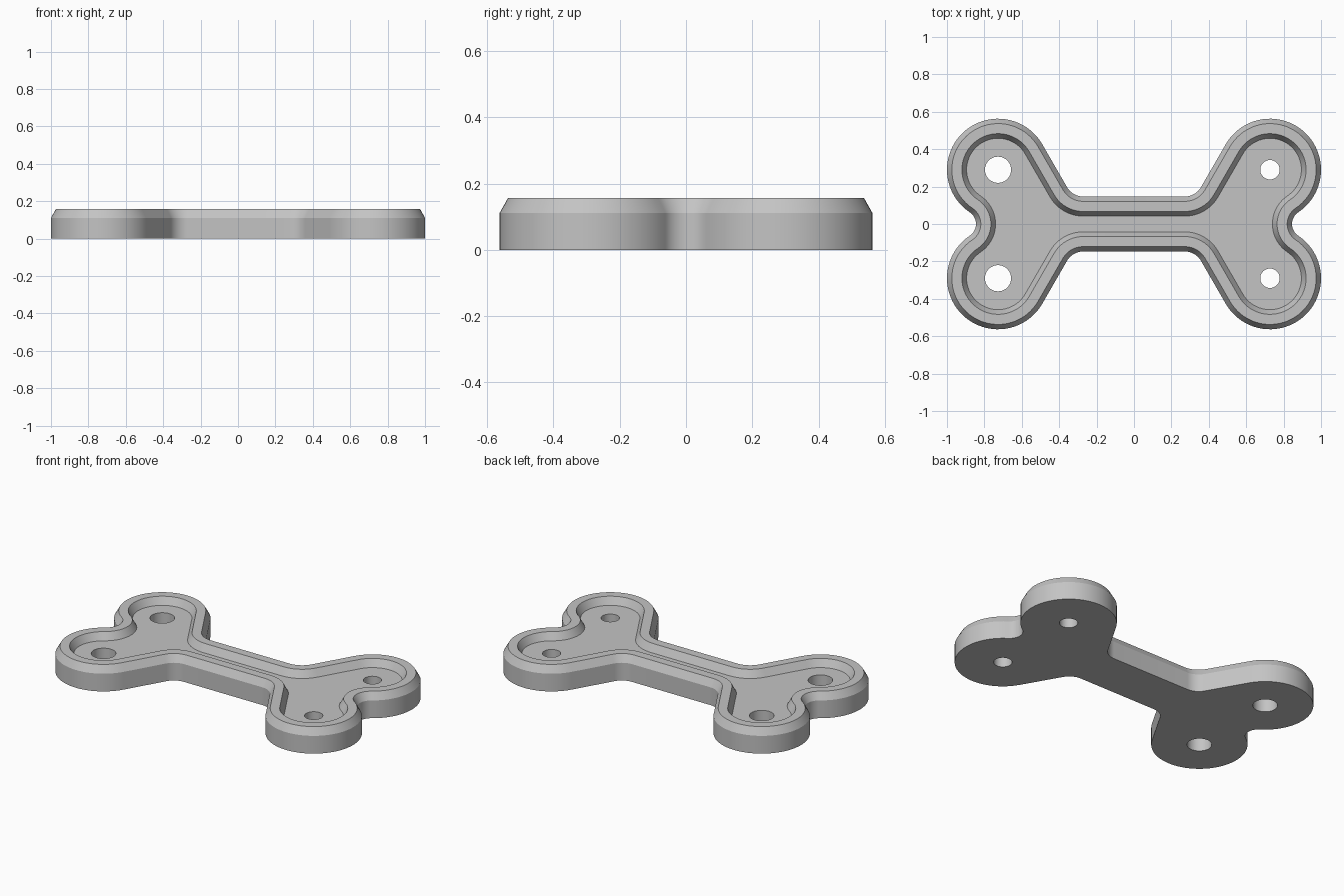
import bpy
import bmesh
from math import sin, cos, pi, radians, atan2, sqrt

cube = bpy.data.objects.get("Cube")
if cube:
    bpy.data.objects.remove(cube)

# Main dimensions
LOBE_X, LOBE_Y, LOBE_R = 0.727, 0.29, 0.273
SHAFT_HALF, FILLET_R, NOTCH_X = 0.147, 0.10, 0.845
FLOOR_Z, TOP_Z = 0.111, 0.157

# Notch circle touches both lobes of one end
gap = NOTCH_X - LOBE_X
NOTCH_R = (gap**2 + LOBE_Y**2 - LOBE_R**2) / (2 * (LOBE_R - gap))
NOTCH_CX = NOTCH_X + NOTCH_R
LOBE_START = atan2(-LOBE_Y, NOTCH_CX - LOBE_X)

# Fillet circle touches the shaft side and the slanted neck line
NECK = radians(150)
FILLET_Y = SHAFT_HALF + FILLET_R
neck_offset = LOBE_X * cos(NECK) + LOBE_Y * sin(NECK) + LOBE_R
FILLET_X = (neck_offset + FILLET_R - FILLET_Y * sin(NECK)) / cos(NECK)


def arc(cx, cy, r, start, end, steps):
    return [(cx + r * cos(start + (end - start) * i / steps),
             cy + r * sin(start + (end - start) * i / steps))
            for i in range(steps + 1)]


def outline(inset):
    """Bone outline moved inwards; every inset gives the same point count."""
    quarter = arc(NOTCH_CX, 0, NOTCH_R + inset, pi, LOBE_START + pi, 10)
    quarter += arc(LOBE_X, LOBE_Y, LOBE_R - inset, LOBE_START, NECK, 40)[1:]
    quarter += arc(FILLET_X, FILLET_Y, FILLET_R + inset,
                   NECK + pi, 1.5 * pi, 12)
    half = quarter + [(-x, y) for x, y in reversed(quarter)]
    return half + [(-x, -y) for x, y in half[1:-1]]


def add_ring(bm, points, z):
    return [bm.verts.new((x, y, z)) for x, y in points]


def bridge(bm, a, b):
    for i in range(len(a)):
        j = (i + 1) % len(a)
        bm.faces.new((a[i], a[j], b[j], b[i]))


def loop_edges(bm, ring):
    return [bm.edges.get((ring[i - 1], ring[i])) for i in range(len(ring))]


bm = bmesh.new()

# Outer wall, bevel, flat rim and sloped inner edge
profile = [(0, 0), (0, FLOOR_Z), (0.026, TOP_Z), (0.08, TOP_Z), (0.105, FLOOR_Z)]
rings = [add_ring(bm, outline(inset), z) for inset, z in profile]
for lower, upper in zip(rings, rings[1:]):
    bridge(bm, lower, upper)

# Screw holes, larger at the right end
bottom_edges = loop_edges(bm, rings[0])
floor_edges = loop_edges(bm, rings[-1])
for side, radius in ((-1, 0.07), (1, 0.052)):
    for y in (-LOBE_Y, LOBE_Y):
        circle = arc(side * LOBE_X, y, radius, 0, 2 * pi, 40)[:-1]
        low, high = add_ring(bm, circle, 0), add_ring(bm, circle, FLOOR_Z)
        bridge(bm, low, high)
        bottom_edges += loop_edges(bm, low)
        floor_edges += loop_edges(bm, high)

# Underside and recessed floor
for edges, normal in ((bottom_edges, (0, 0, -1)), (floor_edges, (0, 0, 1))):
    bmesh.ops.triangle_fill(bm, edges=edges, use_beauty=True, normal=normal)
bmesh.ops.recalc_face_normals(bm, faces=bm.faces[:])

mesh = bpy.data.meshes.new("bone_plate")
bm.to_mesh(mesh)
bm.free()
plate = bpy.data.objects.new("bone_plate", mesh)
bpy.context.collection.objects.link(plate)

# Plain grey material
grey = bpy.data.materials.new("light_grey")
grey.use_nodes = True
colour = (0.55, 0.55, 0.55, 1)
grey.diffuse_color = colour
grey.node_tree.nodes["Principled BSDF"].inputs["Base Color"].default_value = colour
mesh.materials.append(grey)

# Smooth curved walls, crisp bevel edges
bpy.ops.object.select_all(action="DESELECT")
plate.select_set(True)
bpy.context.view_layer.objects.active = plate
bpy.ops.object.shade_smooth_by_angle(angle=radians(20))
